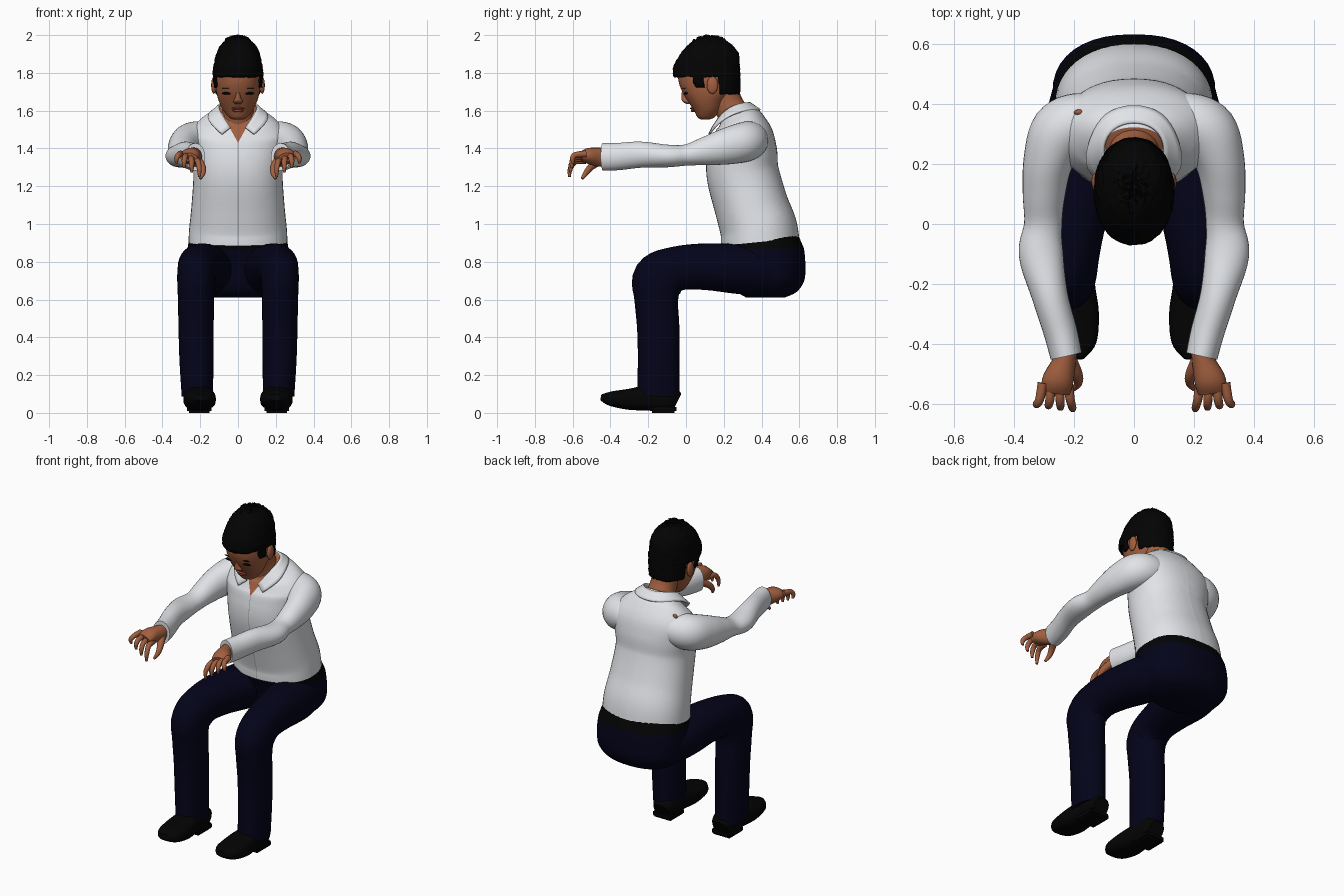
import bpy, bmesh, math, random
from mathutils import Vector, Matrix

random.seed(4)
if "Cube" in bpy.data.objects:
    bpy.data.objects.remove(bpy.data.objects["Cube"])


def material(name, r, g, b):
    m = bpy.data.materials.new(name)
    m.use_nodes = True
    m.diffuse_color = (r, g, b, 1)
    node = m.node_tree.nodes["Principled BSDF"]
    node.inputs["Base Color"].default_value = (r, g, b, 1)
    node.inputs["Roughness"].default_value = 0.8
    return m


SKIN = material("brown skin", 0.36, 0.115, 0.05)
LIP = material("lip brown", 0.24, 0.065, 0.035)
HAIR = material("black hair", 0.0008, 0.0008, 0.0008)
SHIRT = material("white shirt", 0.78, 0.8, 0.83)
SEAM = material("grey seam", 0.35, 0.36, 0.38)
NAVY = material("navy trousers", 0.001, 0.001, 0.01)
BLACK = material("black leather", 0.001, 0.001, 0.001)


def finish(name, bm, mats, mirror=False, thick=0, angle=50, smooth=0):
    bmesh.ops.recalc_face_normals(bm, faces=bm.faces)
    me = bpy.data.meshes.new(name)
    bm.to_mesh(me)
    bm.free()
    ob = bpy.data.objects.new(name, me)
    bpy.context.collection.objects.link(ob)
    for m in mats:
        me.materials.append(m)
    if mirror:
        ob.modifiers.new("Mirror", "MIRROR").use_clip = True
    if smooth:
        sub = ob.modifiers.new("Subdivision", "SUBSURF")
        sub.levels = sub.render_levels = smooth
        sub.boundary_smooth = "PRESERVE_CORNERS"
    if thick:
        sol = ob.modifiers.new("Solidify", "SOLIDIFY")
        sol.thickness = thick
        sol.offset = 0
    bpy.ops.object.select_all(action="DESELECT")
    ob.select_set(True)
    bpy.context.view_layer.objects.active = ob
    bpy.ops.object.shade_smooth_by_angle(angle=math.radians(angle))
    return ob


def loft(rings, segs=32, steps=5, power=2.0, flat=False):
    """Smooth skin through rings of (x, y, z, half width, half depth)."""
    pts = []
    for i in range(len(rings) - 1):
        p = [rings[max(0, min(len(rings) - 1, i + k))] for k in (-1, 0, 1, 2)]
        for s in range(steps):
            t = s / steps
            pts.append([0.5 * (2 * b + (c - a) * t + (2 * a - 5 * b + 4 * c - d) * t ** 2
                               + (3 * b - a - 3 * c + d) * t ** 3) for a, b, c, d in zip(*p)])
    pts.append(list(rings[-1]))
    bm = bmesh.new()
    loops = []
    for i, p in enumerate(pts):
        lo, hi = pts[max(i - 1, 0)], pts[min(i + 1, len(pts) - 1)]
        t = Vector((0, 0, 1)) if flat else (Vector(hi[:3]) - Vector(lo[:3])).normalized()
        side = Vector((1, 0, 0))
        side = (side - t * t.dot(side)).normalized()
        other = t.cross(side)
        loop = []
        for k in range(segs):
            a = math.tau * k / segs
            c, s = math.cos(a), math.sin(a)
            u = math.copysign(abs(c) ** (2 / power), c) * p[3]
            v = math.copysign(abs(s) ** (2 / power), s) * p[4]
            loop.append(bm.verts.new(Vector(p[:3]) + side * u + other * v))
        loops.append(loop)
    for a, b in zip(loops, loops[1:]):
        for k in range(segs):
            n = (k + 1) % segs
            bm.faces.new((a[k], a[n], b[n], b[k]))
    bm.faces.new(loops[0])
    bm.faces.new(loops[-1])
    return bm


def centred(*rows):
    return [(0, *r) for r in rows]


def ball(name, centre, size, mat, mirror=False):
    bm = bmesh.new()
    bmesh.ops.create_uvsphere(bm, u_segments=20, v_segments=12, radius=1,
                              matrix=Matrix.Translation(centre) @ Matrix.Diagonal((*size, 1)))
    return finish(name, bm, [mat], mirror)


# Shirt body, with an open neck and a front seam cut into its faces
bm = loft(centred((.393, .905, .262, .208), (.383, .98, .258, .204), (.345, 1.1, .246, .195),
                  (.3, 1.27, .236, .192), (.3, 1.39, .25, .183), (.3, 1.47, .262, .163),
                  (.287, 1.54, .21, .128), (.268, 1.585, .135, .094), (.257, 1.605, .1, .075)), 48, 6, 2.2)
for sx in (-1, 1):
    for point, normal in (((0, 0, 1.43), (sx, 0, -.55)), ((sx * .002, 0, 0), (1, 0, 0))):
        bmesh.ops.bisect_plane(bm, geom=bm.verts[:] + bm.edges[:] + bm.faces[:],
                               plane_co=point, plane_no=normal)
for f in bm.faces:
    c = f.calc_center_median()
    if c.y < .26 and abs(c.x) < (c.z - 1.43) * .55:
        f.material_index = 1
    elif c.y < .28 and abs(c.x) < .002:
        f.material_index = 2
finish("shirt_body", bm, [SHIRT, SKIN, SEAM])

# Folded collar: fold line and outer edge, half of it mirrored
fold = [(0, .345, 1.64), (.075, .322, 1.642), (.108, .26, 1.632), (.092, .19, 1.59), (.04, .14, 1.51)]
edge = [(0, .402, 1.603), (.1, .375, 1.603), (.148, .285, 1.6), (.172, .182, 1.55), (.085, .122, 1.475)]
bm = bmesh.new()
rows = [[bm.verts.new(p) for p in line] for line in (fold, edge)]
for k in range(len(fold) - 1):
    bm.faces.new((rows[0][k], rows[0][k + 1], rows[1][k + 1], rows[1][k]))
finish("collar", bm, [SHIRT], True, .01, smooth=2)

# Sleeves, and a small spot of skin showing at the right shoulder
finish("sleeve", loft([(.1, .35, 1.45, .07, .07), (.18, .345, 1.447, .092, .097),
                       (.246, .305, 1.433, .1, .105), (.286, .21, 1.41, .083, .096),
                       (.3, .1, 1.385, .071, .075), (.303, 0, 1.365, .063, .056),
                       (.31, -.1, 1.36, .074, .06), (.28, -.24, 1.367, .06, .069),
                       (.245, -.36, 1.357, .056, .072), (.226, -.44, 1.355, .053, .073)]), [SHIRT], True)
ball("shoulder_skin_spot", (-.183, .372, 1.54), (.017, .01, .016), SKIN)

# Hands with curled fingers and thumb
finish("palm", loft([(.225, -.41, 1.355, .036, .048), (.233, -.46, 1.354, .04, .05),
                     (.253, -.52, 1.36, .052, .042), (.262, -.56, 1.353, .048, .024)], 20), [SKIN], True)
for i, finger in enumerate(("index", "middle", "ring", "little")):
    bx, bz = .22 + .028 * i, 1.335 + .012 * i
    tx, tz = .205 + .04 * i, 1.25 + .024 * i
    finish(finger + "_finger", loft([(bx, -.53, bz, .017, .018),
                                     ((bx + tx) / 2, -.585, bz - .005, .015, .015),
                                     (tx, -.613 + .004 * i, (bz + tz) / 2, .013, .013),
                                     (tx, -.617 + .007 * i, tz, .007, .007)], 12, 4), [SKIN], True)
finish("thumb", loft([(.215, -.45, 1.34, .024, .024), (.19, -.5, 1.305, .019, .019),
                      (.186, -.53, 1.27, .014, .014), (.2, -.55, 1.24, .007, .008)], 12, 4), [SKIN], True)

# Hips with a belt band above the trousers
bm = loft(centred((.42, .61, .14, .1), (.43, .64, .215, .155), (.438, .7, .262, .188),
                  (.434, .78, .272, .198), (.42, .86, .268, .206), (.405, .9, .262, .207),
                  (.392, .94, .252, .203)), 40, 5, 2.3, True)
for f in bm.faces:
    f.material_index = int(f.calc_center_median().z > .874)
finish("hips", bm, [NAVY, BLACK])

# Trouser legs
finish("trouser_leg", loft([(.14, .48, .75, .12, .125), (.165, .3, .76, .138, .132),
                            (.195, .1, .774, .122, .123), (.213, -.05, .763, .107, .118),
                            (.222, -.145, .708, .1, .137), (.222, -.157, .6, .096, .116),
                            (.222, -.147, .45, .093, .112), (.22, -.145, .28, .09, .11),
                            (.215, -.147, .09, .083, .112)], 32, 5, 2.05), [NAVY], True)

# Shoes and heels
bm = loft([(.205, -.045, .06, .05, .045), (.205, -.09, .077, .07, .066), (.205, -.2, .079, .075, .066),
           (.203, -.3, .072, .086, .056), (.2, -.4, .075, .074, .038), (.198, -.45, .082, .032, .016)],
          28, 5, 2.7)
finish("shoe", bm, [BLACK], True)
bm = bmesh.new()
bmesh.ops.create_cube(bm, size=1, matrix=Matrix.Translation((.205, -.12, .02)) @ Matrix.Diagonal((.13, .14, .04, 1)))
bmesh.ops.bevel(bm, geom=bm.edges[:], offset=.01, segments=2, affect="EDGES")
finish("shoe_heel", bm, [BLACK], True)

# Neck and head
finish("neck", loft(centred((.27, 1.5, .095, .08), (.25, 1.58, .086, .082),
                            (.22, 1.64, .076, .08), (.19, 1.72, .078, .08))), [SKIN])
finish("head", loft(centred((.1, 1.552, .02, .015), (.105, 1.563, .046, .043), (.112, 1.6, .077, .07),
                            (.11, 1.65, .101, .1), (.115, 1.7, .115, .135), (.11, 1.76, .119, .15),
                            (.11, 1.84, .114, .15), (.115, 1.92, .085, .115), (.12, 1.965, .03, .04)),
                    40, 5, 2.1, True), [SKIN])

# Short hair, trimmed along a hairline around the face and ears
bm = loft(centred((.13, 1.68, .118, .153), (.115, 1.76, .127, .168), (.108, 1.82, .128, .174),
                  (.124, 1.9, .111, .15), (.128, 1.95, .084, .106), (.125, 1.98, .042, .055),
                  (.125, 1.988, .008, .01)), 56, 7, 2.1, True)


def hairline(y):
    for limit, z in ((.04, 1.775), (.1, 1.72), (.175, 1.78)):
        if y < limit:
            return z
    return 1.69


low = [f for f in bm.faces if f.calc_center_median().z < hairline(f.calc_center_median().y)]
bmesh.ops.delete(bm, geom=low, context="FACES")
for v in bm.verts:
    v.co += Vector([random.uniform(-.003, .003) for _ in range(3)])
    if v.co.z > 1.965 and random.random() < .2:
        v.co.z += .01
finish("hair", bm, [HAIR], False, .008, 70)

# Face details and ears
finish("nose", loft(centred((-.014, 1.695, .009, .01), (-.008, 1.668, .015, .016),
                            (.0, 1.65, .025, .02), (.012, 1.636, .016, .012)), 16, 4, 2, True), [SKIN])
ball("upper_lip", (0, .035, 1.612), (.034, .013, .007), LIP)
ball("lower_lip", (0, .04, 1.6), (.03, .014, .008), LIP)
ball("eye", (.056, .0, 1.692), (.03, .01, .007), HAIR, True)
ball("eyebrow", (.056, -.01, 1.718), (.03, .008, .002), HAIR, True)
ball("ear", (.128, .14, 1.735), (.014, .03, .046), SKIN, True)
